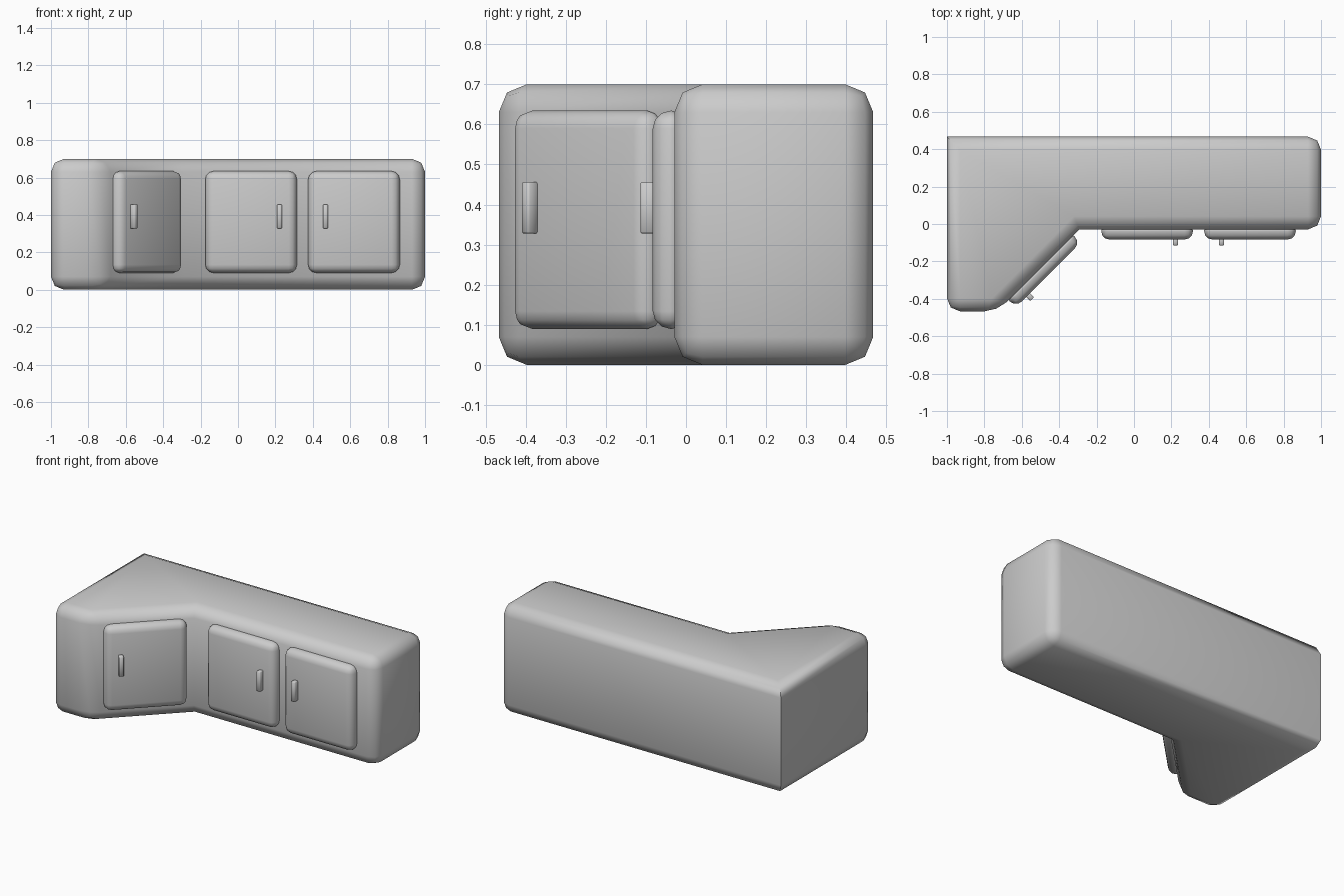
import bpy, bmesh, math
from mathutils import Matrix

if "Cube" in bpy.data.objects:
    bpy.data.objects.remove(bpy.data.objects["Cube"])


def finish(bm, name, angle=50):
    bmesh.ops.recalc_face_normals(bm, faces=bm.faces)
    mesh = bpy.data.meshes.new(name)
    bm.to_mesh(mesh)
    bm.free()
    ob = bpy.data.objects.new(name, mesh)
    bpy.context.collection.objects.link(ob)
    bpy.ops.object.select_all(action='DESELECT')
    ob.select_set(True)
    bpy.context.view_layer.objects.active = ob
    bpy.ops.object.shade_smooth_by_angle(angle=math.radians(angle))
    return ob


def rounded_box(name, center, size, radius, segments, parent_matrix):
    bm = bmesh.new()
    bmesh.ops.create_cube(bm, size=1.0, matrix=Matrix.Translation(center) @ Matrix.Diagonal((*size, 1)))
    bmesh.ops.bevel(bm, geom=bm.edges[:], offset=radius, segments=segments,
                    profile=0.5, affect='EDGES', clamp_overlap=True)
    ob = finish(bm, name)
    ob.matrix_world = parent_matrix
    return ob


# Cabinet body: extruded corner footprint with soft edges
outline = [(-1, 0.467), (-1, -0.467), (-0.73, -0.467), (-0.292, -0.029), (1, -0.029), (1, 0.467)]
sharp = [outline[0], outline[3]]  # wall corner and inner corner stay crisp
bm = bmesh.new()
base = bm.faces.new([bm.verts.new((x, y, 0)) for x, y in outline])
top = bmesh.ops.extrude_face_region(bm, geom=[base], use_keep_orig=True)
bmesh.ops.translate(bm, vec=(0, 0, 0.7), verts=[v for v in top['geom'] if isinstance(v, bmesh.types.BMVert)])
bmesh.ops.recalc_face_normals(bm, faces=bm.faces)


def is_sharp(e):
    a, b = e.verts[0].co, e.verts[1].co
    return abs(a.z - b.z) > 0.1 and any(math.hypot(a.x - x, a.y - y) < 0.01 for x, y in sharp)


bmesh.ops.bevel(bm, geom=[e for e in bm.edges if not is_sharp(e)], offset=0.07,
                segments=2, profile=0.5, affect='EDGES')
finish(bm, "cabinet_body")

# Doors with handles: name, face position, turn, handle side
doors = [("corner", -0.4965, -0.2345, 45, -1),
         ("middle", 0.07, -0.029, 0, 1),
         ("right", 0.62, -0.029, 0, -1)]
for name, x, y, turn, side in doors:
    place = Matrix.Translation((x, y, 0)) @ Matrix.Rotation(math.radians(turn), 4, 'Z')
    rounded_box(name + "_door", (0, -0.008, 0.362), (0.49, 0.092, 0.544), 0.044, 3, place)
    rounded_box(name + "_handle", (side * 0.152, -0.063, 0.392), (0.028, 0.044, 0.128), 0.004, 1, place)
